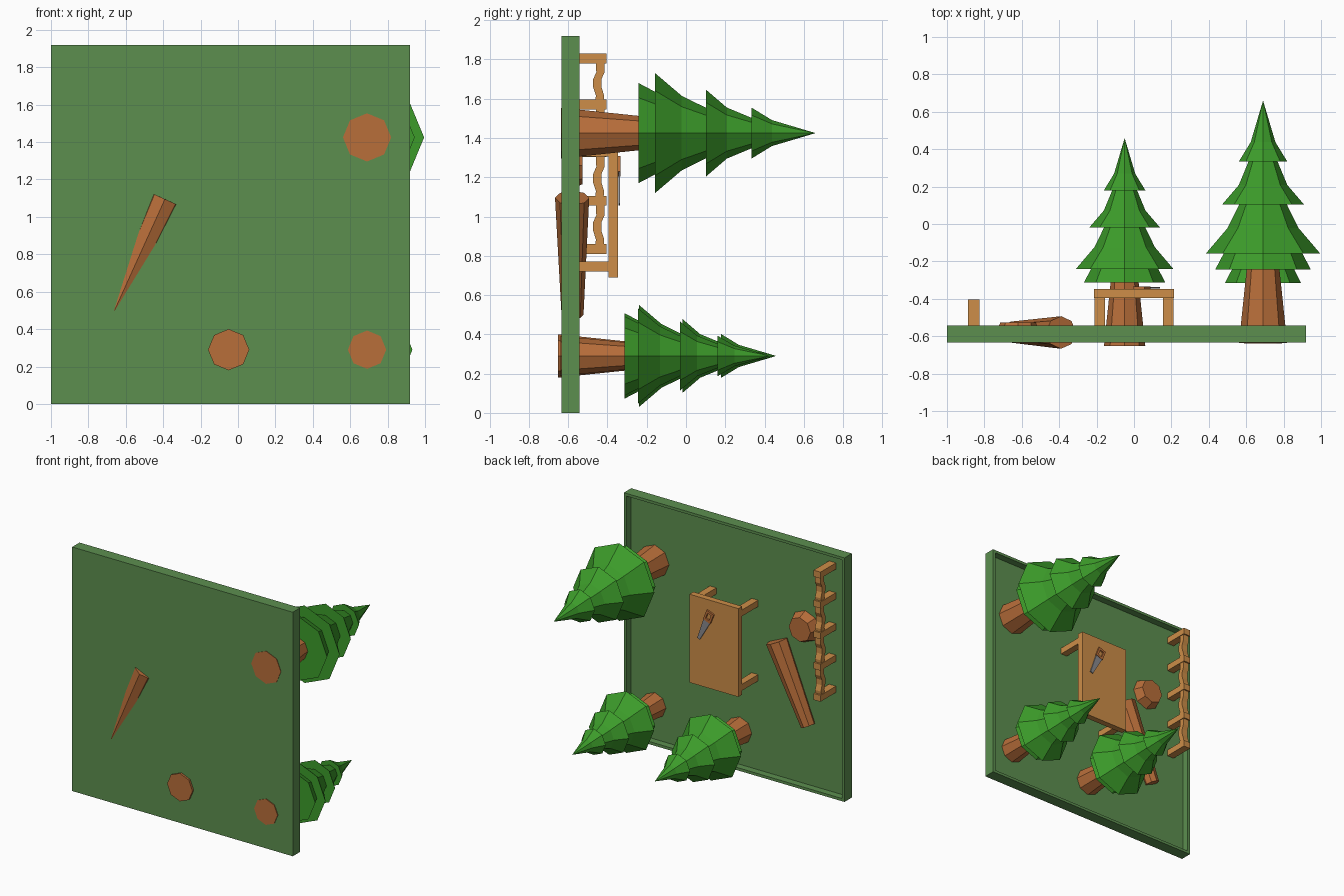
import bpy, bmesh, math
from mathutils import Matrix, Vector

if "Cube" in bpy.data.objects:
    bpy.data.objects.remove(bpy.data.objects["Cube"])


def material(name, r, g, b):
    m = bpy.data.materials.new(name)
    m.diffuse_color = (r, g, b, 1)
    m.use_nodes = True
    m.node_tree.nodes["Principled BSDF"].inputs["Base Color"].default_value = m.diffuse_color
    return m


GRASS = material("grass", .107, .275, .078)
LEAF = material("leaf", .045, .33, .023)
BARK = material("bark", .48, .156, .042)
WOOD = material("wood", .61, .27, .065)
METAL = material("metal", .25, .25, .27)


def finish(bm, name, mat, matrix=Matrix()):
    bmesh.ops.recalc_face_normals(bm, faces=bm.faces)
    me = bpy.data.meshes.new(name)
    bm.to_mesh(me)
    bm.free()
    me.materials.append(mat)
    ob = bpy.data.objects.new(name, me)
    ob.matrix_world = matrix
    bpy.context.collection.objects.link(ob)
    return ob


def add_box(bm, lo, hi):
    lo, hi = Vector(lo), Vector(hi)
    m = Matrix.Translation((lo + hi) / 2) @ Matrix.Diagonal((*(hi - lo), 1))
    bmesh.ops.create_cube(bm, size=1, matrix=m)


def boxes(name, mat, spans, matrix=Matrix()):
    bm = bmesh.new()
    for lo, hi in spans:
        add_box(bm, lo, hi)
    return finish(bm, name, mat, matrix)


def lathe(name, mat, profile, matrix, sides=8):
    """Turn (radius, height) points around local z, capping the ends."""
    bm = bmesh.new()
    rings = []
    for r, h in profile:
        if r == 0:
            rings.append([bm.verts.new((0, 0, h))] * sides)
        else:
            rings.append([bm.verts.new((r * math.cos(math.tau * i / sides),
                                        r * math.sin(math.tau * i / sides), h))
                          for i in range(sides)])
    for a, b in zip(rings, rings[1:]):
        for i in range(sides):
            j = (i + 1) % sides
            bm.faces.new(list(dict.fromkeys((a[i], a[j], b[j], b[i]))))
    bm.faces.new(rings[0])
    if profile[-1][0]:
        bm.faces.new(rings[-1])
    return finish(bm, name, mat, matrix)


def prism(name, mat, outline, offset, matrix=Matrix()):
    """Extrude a flat outline by an offset vector."""
    bm = bmesh.new()
    face = bm.faces.new([bm.verts.new(p) for p in outline])
    ext = bmesh.ops.extrude_face_region(bm, geom=[face])["geom"]
    bmesh.ops.translate(bm, vec=offset,
                        verts=[v for v in ext if isinstance(v, bmesh.types.BMVert)])
    return finish(bm, name, mat, matrix)


# Ground tray with a thin raised rim on the back
FLOOR = -.597
bm = bmesh.new()
add_box(bm, (-1, -.633, 0), (.92, -.542, 1.92))
bm.normal_update()
back = max(bm.faces, key=lambda f: f.calc_center_median().y)
bmesh.ops.inset_individual(bm, faces=[back], thickness=.03)
back = bmesh.ops.extrude_discrete_faces(bm, faces=[back])["faces"][0]
bmesh.ops.translate(bm, verts=back.verts, vec=(0, FLOOR + .542, 0))
finish(bm, "ground_tray", GRASS)

TO_BACK = Matrix.Rotation(-math.pi / 2, 4, 'X')   # local z becomes +y

# Fir trees: tapered trunk and stepped foliage
TRUNK = [(.129, 0), (.082, .45)]
FOLIAGE = [(.255, .395), (.21, .48), (.305, .48), (.19, .615), (.128, .74),
           (.22, .74), (.13, .845), (.078, .97), (.13, .97), (.066, 1.075), (0, 1.297)]
for label, x, y, z, sr, sy in (("large", .69, -.637, 1.425, 1, 1),
                               ("middle", -.05, -.652, .29, .855, .857),
                               ("small", .69, -.64, .29, .795, .825)):
    m = Matrix.Translation((x, y, z)) @ TO_BACK @ Matrix.Diagonal((sr, sr, sy, 1))
    lathe(label + "_tree_trunk", BARK, TRUNK, m)
    lathe(label + "_tree_foliage", LEAF, FOLIAGE, m)

# Fallen log, half sunk through the tray
a, b = Vector((-.66, -.578, .5)), Vector((-.39, -.58, 1.095))
lathe("fallen_log", BARK, [(.056, 0), (.087, (b - a).length)],
      Matrix.Translation(a) @ (b - a).to_track_quat('Z', 'Y').to_matrix().to_4x4())

# Tree stump
lathe("stump", BARK, [(.125, 0), (.095, .074)],
      Matrix.Translation((-.62, -.601, 1.26)) @ TO_BACK)

# Table
boxes("table_top", WOOD, [((-.213, -.395, .69), (.213, -.347, 1.385))])
boxes("table_legs", WOOD, [((x, FLOOR - .005, z), (x + .056, -.395, z + .05))
                           for x in (-.21, .154) for z in (.72, 1.305)])

# Hand saw lying on the table
saw = Matrix.Translation((.025, -.348, 1.295)) @ Matrix.Rotation(math.radians(-21.6), 4, 'Y')
boxes("saw_handle", BARK, [((-.033, 0, -.018), (.033, .014, 0)),
                           ((-.033, 0, -.085), (.033, .014, -.065)),
                           ((-.033, 0, -.065), (-.016, .014, -.018)),
                           ((.016, 0, -.065), (.033, .014, -.018))], saw)
prism("saw_blade", METAL, [(-.03, .003, -.08), (.03, .003, -.08),
                           (.022, .003, -.255), (-.002, .003, -.255)], (0, .008, 0), saw)

# Fence: five posts joined by crooked rails
posts = [1.805, 1.57, 1.327, 1.08, .835]
boxes("fence_posts", WOOD, [((-.887, FLOOR - .005, z - .025), (-.827, -.405, z + .025))
                            for z in posts])
for n, (top, low) in enumerate(zip(posts, posts[1:])):
    path = [(-.44 + dy, top + (low - top) * t)
            for t, dy in ((0, .003), (.3, .004), (.45, -.012), (.62, -.012), (.8, .002), (1, -.002))]
    outline = ([(-.882, y - .021, z) for y, z in path] +
               [(-.882, y + .021, z) for y, z in reversed(path)])
    prism(f"fence_rail_{n + 1}", WOOD, outline, (.05, 0, 0))
